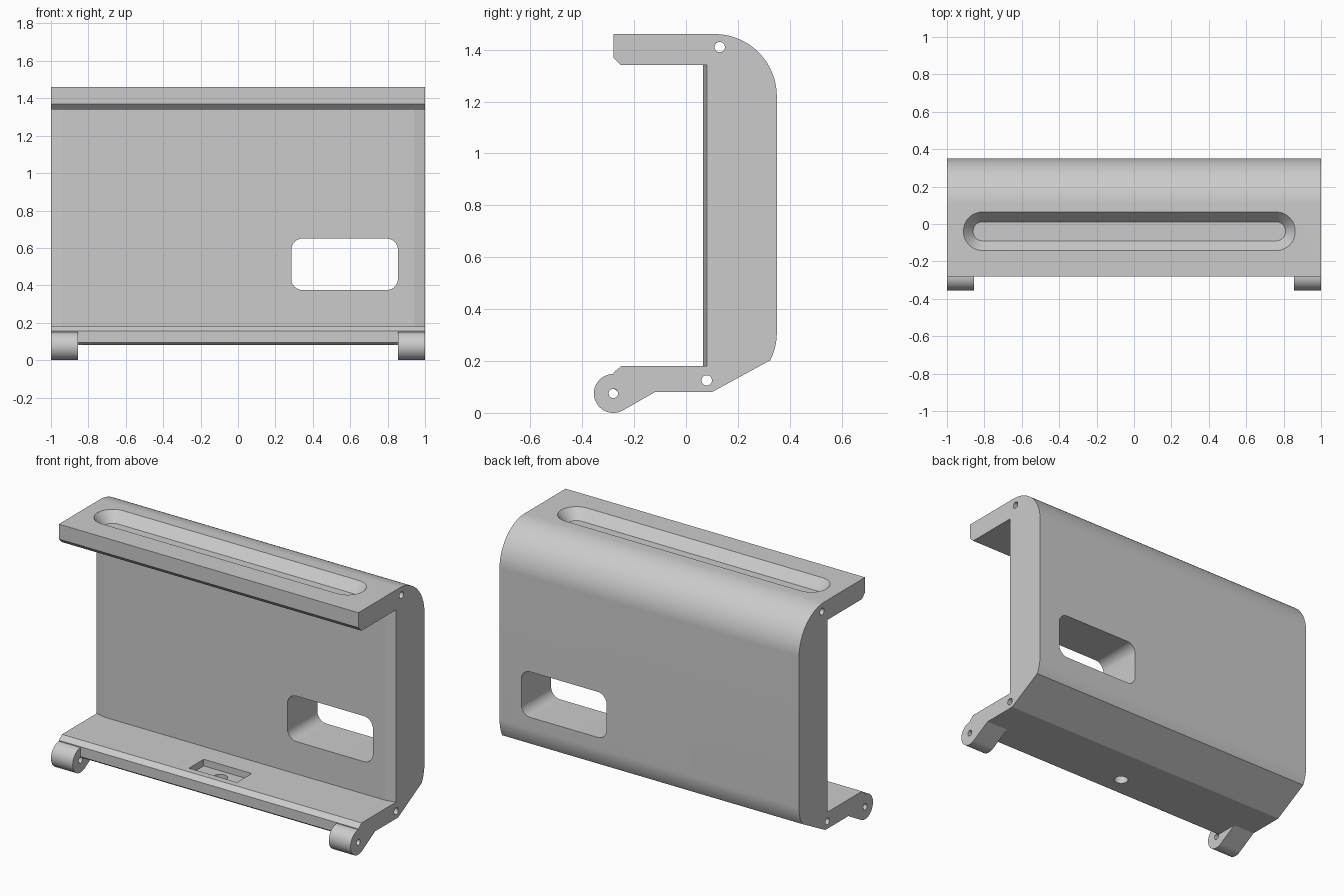
import bpy, bmesh
from math import radians, cos, sin

cube = bpy.data.objects.get("Cube")
if cube:
    bpy.data.objects.remove(cube, do_unlink=True)

grey = bpy.data.materials.new("grey plastic")
grey.use_nodes = True
colour = (0.6, 0.6, 0.6, 1)
grey.diffuse_color = colour
grey.node_tree.nodes["Principled BSDF"].inputs["Base Color"].default_value = colour


def arc(cx, cy, r, start, end, n):
    """Points on an arc, angles in degrees."""
    steps = [radians(start + (end - start) * i / n) for i in range(n + 1)]
    return [(cx + r * cos(a), cy + r * sin(a)) for a in steps]


def rounded(x0, x1, y0, y1, r, n=12):
    """Rounded rectangle outline."""
    return (arc(x1 - r, y1 - r, r, 0, 90, n) + arc(x0 + r, y1 - r, r, 90, 180, n)
            + arc(x0 + r, y0 + r, r, 180, 270, n) + arc(x1 - r, y0 + r, r, 270, 360, n))


def loft(name, loops):
    """Solid through matching closed loops, capped at both ends."""
    bm = bmesh.new()
    rings = [[bm.verts.new(p) for p in loop] for loop in loops]
    for a, b in zip(rings, rings[1:]):
        for i in range(len(a)):
            j = (i + 1) % len(a)
            bm.faces.new((a[i], a[j], b[j], b[i]))
    bm.faces.new(rings[0])
    bm.faces.new(rings[-1])
    bmesh.ops.remove_doubles(bm, verts=bm.verts, dist=0.0001)
    bmesh.ops.recalc_face_normals(bm, faces=bm.faces)
    mesh = bpy.data.meshes.new(name)
    bm.to_mesh(mesh)
    bm.free()
    mesh.materials.append(grey)
    obj = bpy.data.objects.new(name, mesh)
    bpy.context.collection.objects.link(obj)
    return obj


def along_x(name, outline, x0, x1):
    return loft(name, [[(x, y, z) for y, z in outline] for x in (x0, x1)])


def along_y(name, outline, y0, y1):
    return loft(name, [[(x, y, z) for x, z in outline] for y in (y0, y1)])


def along_z(name, outline, z0, z1):
    return loft(name, [[(x, y, z) for x, y in outline] for z in (z0, z1)])


def circle(cx, cy, r):
    return arc(cx, cy, r, 0, 360, 32)[:-1]


def combine(target, tool, operation="DIFFERENCE"):
    mod = target.modifiers.new("boolean", "BOOLEAN")
    mod.operation = operation
    mod.solver = "EXACT"
    mod.object = tool
    bpy.context.view_layer.objects.active = target
    bpy.ops.object.modifier_apply(modifier=mod.name)


def discard(tool):
    bpy.data.objects.remove(tool, do_unlink=True)


# C-shaped bracket body with rounded back
profile = [(-0.28, 1.46)] + arc(0.11, 1.22, 0.24, 90, 0, 32)
profile += arc(0.11, 0.31, 0.24, 0, -26.5, 10)
profile += [(0.10, 0.08), (-0.26, 0.08), (-0.28, 0.095), (-0.28, 0.155), (-0.25, 0.18),
            (0.08, 0.18), (0.08, 1.34), (-0.25, 1.34), (-0.28, 1.37)]
body = along_x("bracket_body", profile, -1, 1)

# Hinge lugs at both front corners
lug = arc(-0.28, 0.075, 0.075, 90, 300, 40) + [(-0.12, 0.08), (-0.12, 0.15)]
for x0, x1 in ((-1, -0.855), (0.855, 1)):
    tool = along_x("lug", lug, x0, x1)
    combine(body, tool, "UNION")
    discard(tool)
    tool = along_x("lug_hole", circle(-0.28, 0.075, 0.018), x0 - 0.02, x1 + 0.02)
    combine(body, tool)
    discard(tool)

# Inner wall panel with bevelled ends
panel = along_z("inner_wall_panel",
                [(-1, 0.08), (-0.94, 0.065), (0.94, 0.065), (1, 0.08)], 0.18, 1.34)

# Long pin holes through the two back corners
for y, z in ((0.13, 1.41), (0.08, 0.125)):
    tool = along_x("pin_hole", circle(y, z, 0.02), -1.1, 1.1)
    combine(body, tool)
    discard(tool)

# Rounded window through the back wall
window = along_y("window", rounded(0.285, 0.855, 0.375, 0.65, 0.06), -0.1, 0.5)
combine(body, window)
combine(panel, window)
discard(window)

# Tapered slot sunk in the top
slot = loft("slot", [[(x, y, z) for x, y in rounded(-0.86 - t, 0.81 + t, -0.09 - t, 0.012 + t, 0.05 + t)]
                     for t, z in ((0, 1.40), (0.052, 1.46), (0.052, 1.5))])
combine(body, slot)
discard(slot)

# Pocket in the lower shelf with a screw hole below it
for tool in (along_z("pocket", [(-0.18, -0.21), (0.14, -0.21), (0.14, -0.07), (-0.18, -0.07)], 0.14, 0.3),
             along_z("screw_hole", circle(-0.02, -0.14, 0.04), 0.0, 0.3)):
    combine(body, tool)
    discard(tool)

# Smooth curves, keep crisp edges
for obj in (body, panel):
    bpy.ops.object.select_all(action="DESELECT")
    obj.select_set(True)
    bpy.context.view_layer.objects.active = obj
    bpy.ops.object.shade_smooth_by_angle(angle=radians(12) if obj is body else radians(8))
